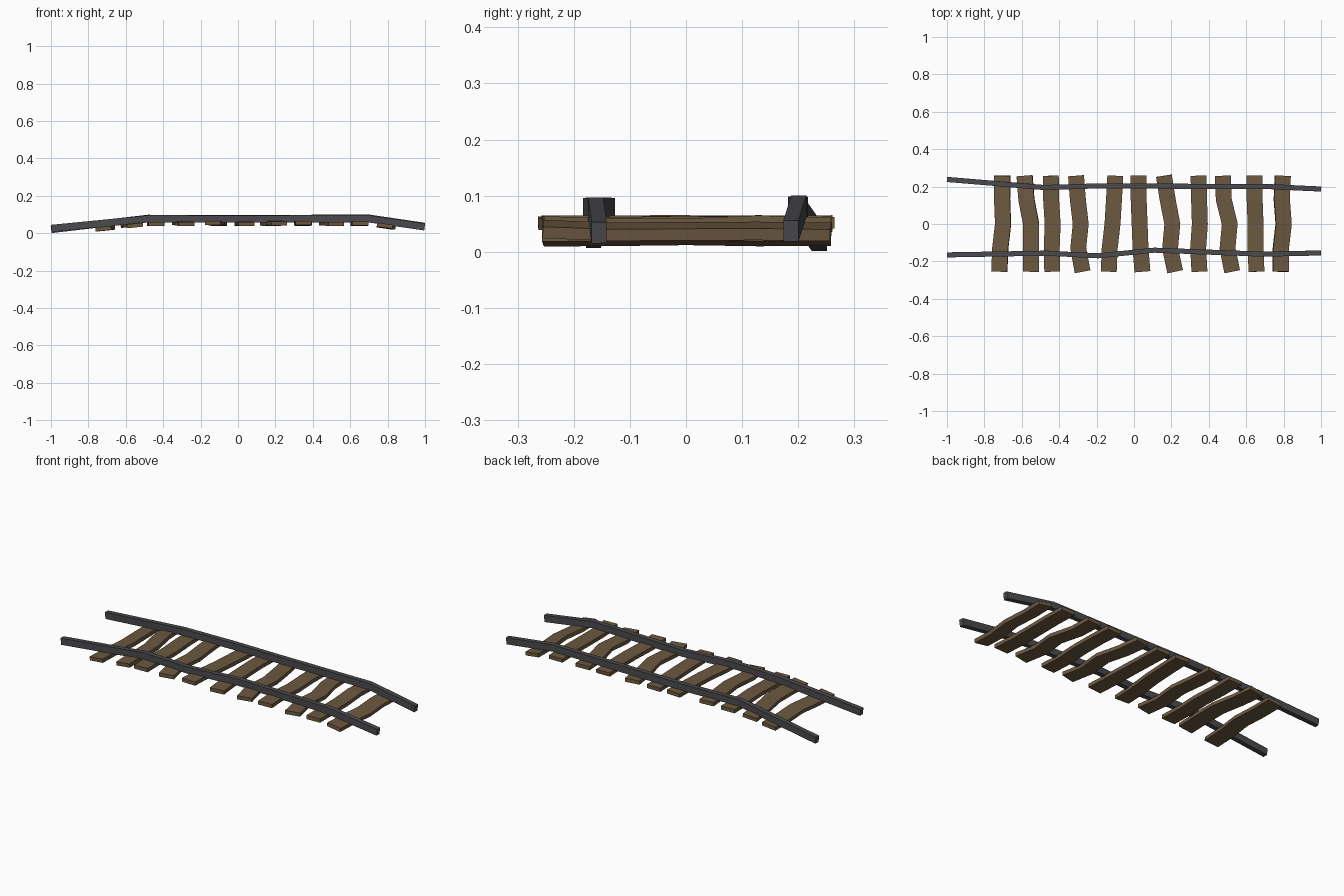
import bpy, random
from mathutils import Vector

if "Cube" in bpy.data.objects:
    bpy.data.objects.remove(bpy.data.objects["Cube"])

random.seed(4)


def material(name, rgb):
    m = bpy.data.materials.new(name)
    m.diffuse_color = (*rgb, 1)
    m.use_nodes = True
    m.node_tree.nodes["Principled BSDF"].inputs["Base Color"].default_value = m.diffuse_color
    return m


WOOD = material("weathered_wood", (0.15, 0.1, 0.052))
IRON = material("dark_iron", (0.07, 0.067, 0.075))


def sweep(name, path, side_axis, width, height, mat):
    """Box section swept along a bent path, mitred at each bend."""
    pts = [Vector(p) for p in path]
    verts, faces = [], []
    for i, p in enumerate(pts):
        t = (pts[min(i + 1, len(pts) - 1)] - pts[max(i - 1, 0)]).normalized()
        up = t.cross(side_axis).normalized()
        if up.z < 0:
            up = -up
        side = up.cross(t).normalized()
        for a, b in ((-1, -1), (1, -1), (1, 1), (-1, 1)):
            verts.append(p + side * a * width / 2 + up * b * height / 2)
    for i in range(len(pts) - 1):
        for k in range(4):
            a, b = i * 4 + k, i * 4 + (k + 1) % 4
            faces.append((a, b, b + 4, a + 4))
    n = len(verts)
    faces += [(3, 2, 1, 0), (n - 4, n - 3, n - 2, n - 1)]
    me = bpy.data.meshes.new(name)
    me.from_pydata(verts, [], faces)
    me.materials.append(mat)
    ob = bpy.data.objects.new(name, me)
    bpy.context.collection.objects.link(ob)
    return ob


# bent iron rails
front_path = [(-0.998, -0.165, 0.026), (-0.47, -0.156, 0.078), (-0.19, -0.17, 0.077),
              (0.11, -0.14, 0.077), (0.69, -0.161, 0.078), (0.998, -0.155, 0.034)]
back_path = [(-0.998, 0.238, 0.02), (-0.48, 0.195, 0.08), (-0.18, 0.204, 0.079),
             (0.11, 0.202, 0.079), (0.7, 0.201, 0.081), (0.998, 0.187, 0.037)]
Y = Vector((0, 1, 0))
sweep("front_rail", front_path, Y, 0.027, 0.038, IRON)
sweep("back_rail", back_path, Y, 0.027, 0.038, IRON)


def rail_z(x):
    """Average rail height at x, so that sleepers follow the hump."""
    pts = [(-1, 0.023), (-0.475, 0.079), (0.695, 0.0795), (1, 0.0355)]
    for (x0, z0), (x1, z1) in zip(pts, pts[1:]):
        if x <= x1:
            return z0 + (z1 - z0) * (x - x0) / (x1 - x0)


# warped wooden sleepers: centre x at five stations from back to front
STATIONS = (0.258, 0.13, 0.0, -0.13, -0.255)
SLEEPERS = [
    (-0.705, -0.705, -0.70, -0.715, -0.72), (-0.585, -0.575, -0.55, -0.55, -0.55),
    (-0.445, -0.443, -0.435, -0.44, -0.437), (-0.31, -0.30, -0.285, -0.298, -0.275),
    (-0.10, -0.107, -0.115, -0.13, -0.135), (0.025, 0.025, 0.03, 0.035, 0.045),
    (0.16, 0.18, 0.205, 0.193, 0.22), (0.345, 0.348, 0.352, 0.343, 0.35),
    (0.475, 0.48, 0.512, 0.50, 0.525), (0.645, 0.645, 0.65, 0.65, 0.655),
    (0.795, 0.79, 0.80, 0.785, 0.785)]
for n, xs in enumerate(SLEEPERS):
    slope = (rail_z(xs[2] + 0.04) - rail_z(xs[2] - 0.04)) / 0.08
    base = rail_z(xs[2]) - 0.027
    path = [(x, y, base + random.uniform(-0.004, 0.003)) for x, y in zip(xs, STATIONS)]
    sweep(f"sleeper_{n + 1}", path, Vector((1, 0, slope)), 0.085, 0.021, WOOD)
